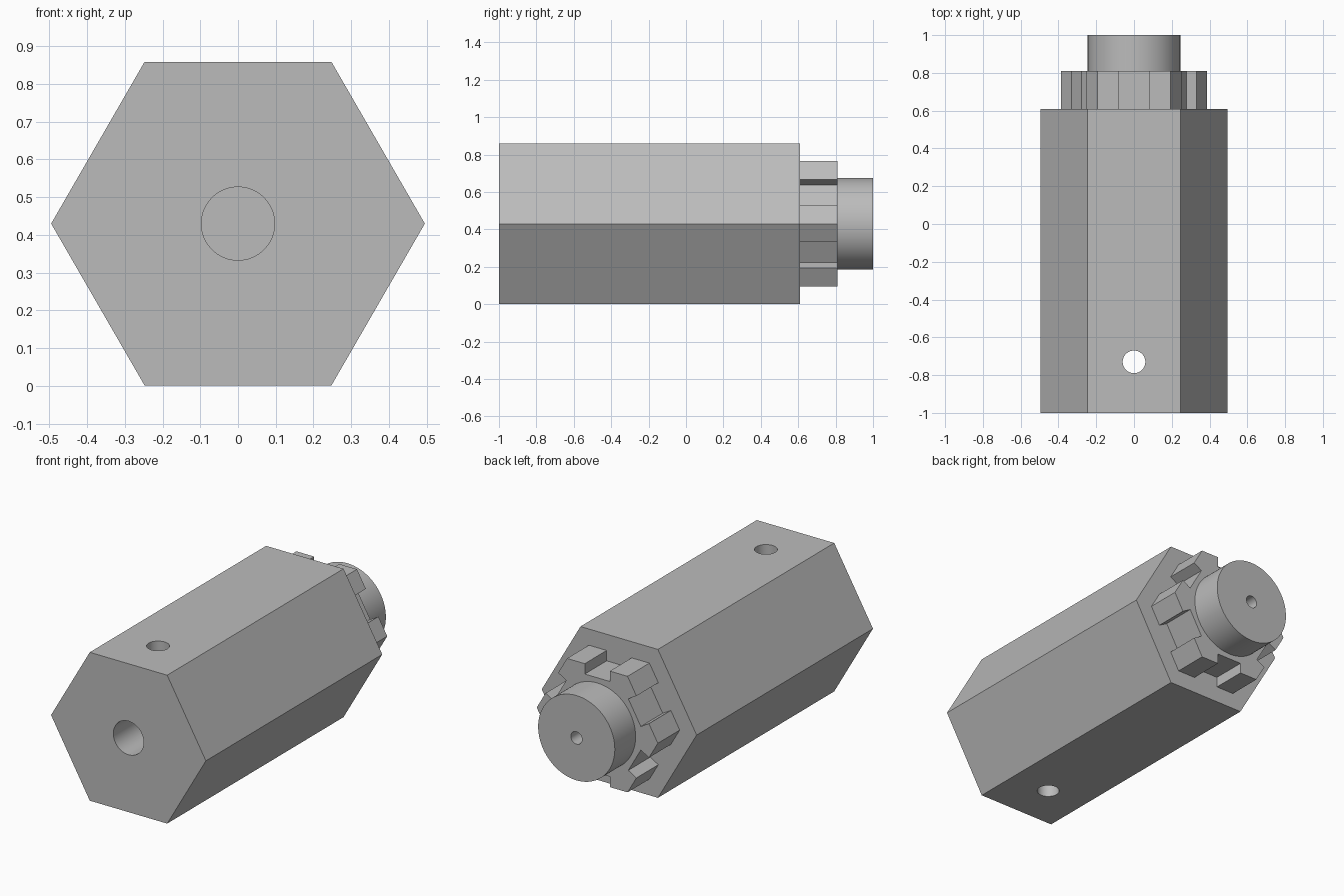
import bpy, bmesh, math
from mathutils import Vector

if "Cube" in bpy.data.objects:
    bpy.data.objects.remove(bpy.data.objects["Cube"])

MID_Z = 0.43        # height of the long axis
BODY_R = 0.495
COLLAR_R = 0.387
Y_FRONT, Y_BODY, Y_COLLAR, Y_BACK = -1.0, 0.61, 0.81, 1.0

grey = bpy.data.materials.new("plain grey")
grey.use_nodes = True
colour = (0.5, 0.5, 0.5, 1)
grey.diffuse_color = colour
grey.node_tree.nodes["Principled BSDF"].inputs["Base Color"].default_value = colour


def ring(radius, sides):
    return [(radius * math.cos(math.tau * i / sides),
             radius * math.sin(math.tau * i / sides)) for i in range(sides)]


def prism(name, outline, start, end, upright=False):
    """Extrude an outline along y, or along z when upright."""
    bm = bmesh.new()
    if upright:
        verts = [bm.verts.new((a, b, start)) for a, b in outline]
        direction = Vector((0, 0, end - start))
    else:
        verts = [bm.verts.new((a, start, b + MID_Z)) for a, b in outline]
        direction = Vector((0, end - start, 0))
    face = bm.faces.new(verts)
    result = bmesh.ops.extrude_face_region(bm, geom=[face], use_keep_orig=True)
    moved = [g for g in result["geom"] if isinstance(g, bmesh.types.BMVert)]
    bmesh.ops.translate(bm, verts=moved, vec=direction)
    bmesh.ops.recalc_face_normals(bm, faces=bm.faces)
    mesh = bpy.data.meshes.new(name)
    bm.to_mesh(mesh)
    bm.free()
    mesh.materials.append(grey)
    obj = bpy.data.objects.new(name, mesh)
    bpy.context.collection.objects.link(obj)
    return obj


def drill(obj, cutter):
    """Cut a hole and discard the cutter."""
    mod = obj.modifiers.new("hole", "BOOLEAN")
    mod.operation = "DIFFERENCE"
    mod.solver = "EXACT"
    mod.object = cutter
    bpy.context.view_layer.objects.active = obj
    bpy.ops.object.modifier_apply(modifier=mod.name)
    bpy.data.objects.remove(cutter)


# Hexagonal body with a blind front bore and a vertical cross hole
body = prism("hex_body", ring(BODY_R, 6), Y_FRONT, Y_BODY)
drill(body, prism("bore_cutter", ring(0.097, 64), Y_FRONT - 0.1, -0.4))
cross = [(a, b - 0.73) for a, b in ring(0.06, 48)]
drill(body, prism("cross_cutter", cross, -0.1, 1.0, upright=True))

# Hexagonal collar with a square notch in the middle of each side
NOTCH_HALF, NOTCH_DEPTH = 0.08, 0.06
outline = []
for i in range(6):
    turn = math.tau * i / 6
    corner = Vector((math.cos(turn), math.sin(turn))) * COLLAR_R
    following = Vector((math.cos(turn + math.pi / 3), math.sin(turn + math.pi / 3))) * COLLAR_R
    middle = (corner + following) / 2
    along = (following - corner).normalized() * NOTCH_HALF
    inward = -middle.normalized() * NOTCH_DEPTH
    outline += [corner, middle - along, middle - along + inward,
                middle + along + inward, middle + along]
collar = prism("notched_collar", outline, Y_BODY, Y_COLLAR)

# Round end boss with a small centre hole
boss = prism("end_boss", ring(0.245, 96), Y_COLLAR, Y_BACK)
drill(boss, prism("centre_cutter", ring(0.036, 32), Y_COLLAR + 0.02, Y_BACK + 0.1))

for part in (body, collar, boss):
    bpy.ops.object.select_all(action="DESELECT")
    part.select_set(True)
    bpy.context.view_layer.objects.active = part
    bpy.ops.object.shade_smooth_by_angle(angle=math.radians(30))
